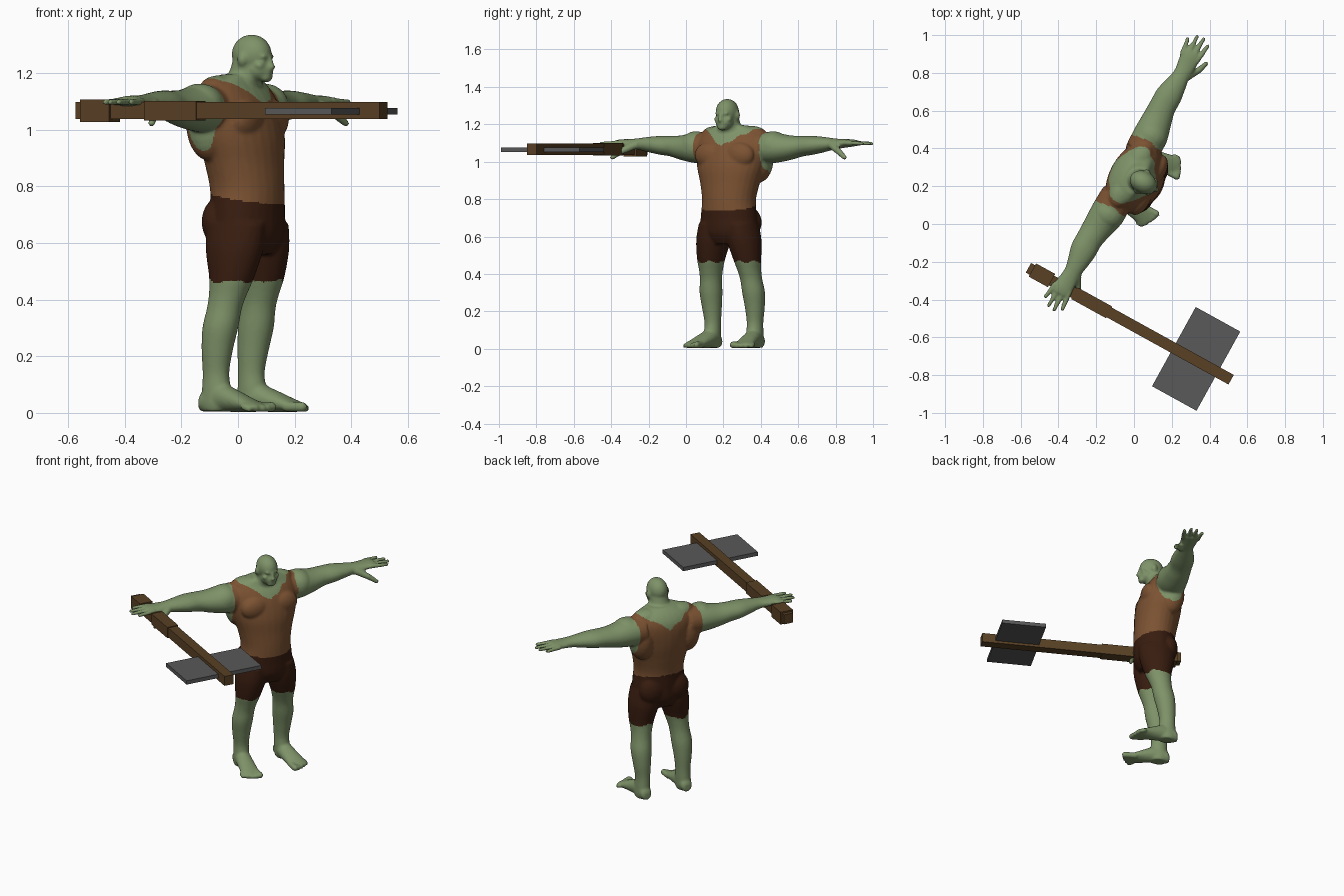
import bpy, bmesh, math
from mathutils import Matrix, Vector

if "Cube" in bpy.data.objects:
    bpy.data.objects.remove(bpy.data.objects["Cube"])

# Built facing -y around the body axis, then every object is turned and placed like this
PLACE = Matrix.Translation((-0.026, 0.262, 0)) @ Matrix.Rotation(math.radians(61.1), 4, 'Z')


def material(name, rgb):
    m = bpy.data.materials.new(name)
    m.diffuse_color = (*rgb, 1)
    m.use_nodes = True
    m.node_tree.nodes["Principled BSDF"].inputs["Base Color"].default_value = m.diffuse_color
    return m


SKIN = material("green_skin", (0.21, 0.29, 0.14))
LEATHER = material("tan_leather", (0.20, 0.085, 0.032))
DARK = material("dark_cloth", (0.04, 0.012, 0.005))
WOOD = material("wood", (0.10, 0.052, 0.018))
STEEL = material("steel", (0.10, 0.10, 0.10))


def add_mesh(name, verts, faces, mat, smooth=False):
    me = bpy.data.meshes.new(name)
    me.from_pydata(verts, [], faces)
    me.polygons.foreach_set("use_smooth", [smooth] * len(faces))
    if mat:
        me.materials.append(mat)
    me.update()
    ob = bpy.data.objects.new(name, me)
    bpy.context.collection.objects.link(ob)
    ob.matrix_world = PLACE
    return ob


def template(segments, rings):
    b = bmesh.new()
    bmesh.ops.create_uvsphere(b, u_segments=segments, v_segments=rings, radius=1)
    out = [v.co.copy() for v in b.verts], [[v.index for v in f.verts] for f in b.faces]
    b.free()
    return out


BALL, SMALL_BALL = template(24, 14), template(10, 6)
verts, faces = [], []


def blob(loc, size, shape=BALL):
    base = len(verts)
    verts.extend([tuple(l + s * c for l, s, c in zip(loc, size, co)) for co in shape[0]])
    faces.extend([[base + i for i in f] for f in shape[1]])


def digit(p0, p1, r0, r1, n=9):
    for i in range(n):
        t = i / (n - 1)
        blob(Vector(p0).lerp(Vector(p1), t), [r0 + (r1 - r0) * t] * 3, SMALL_BALL)


def catmull(rows, steps=4):
    out = []
    for i in range(len(rows) - 1):
        a, b = rows[max(i - 1, 0)], rows[i]
        c, d = rows[i + 1], rows[min(i + 2, len(rows) - 1)]
        for k in range(steps):
            t = k / steps
            out.append([0.5 * (2*q + (r - p)*t + (2*p - 5*q + 4*r - s)*t*t + (3*q - p - 3*r + s)*t**3)
                        for p, q, r, s in zip(a, b, c, d)])
    return out + [list(rows[-1])]


def loft(rows, axis, side=1, n=28):
    """Rows: position along axis, two centre coordinates, two radii (remaining axes in xyz order)."""
    base, rings = len(verts), catmull(rows)
    for t, c1, c2, r1, r2 in rings:
        for i in range(n):
            a = 2 * math.pi * i / n
            co = [c1 + r1 * math.cos(a), c2 + r2 * math.sin(a)]
            co.insert('xyz'.index(axis), t)
            verts.append((co[0] * side, co[1], co[2]))
    flip = (axis == 'y') != (side < 0)
    step = -1 if flip else 1
    for k in range(len(rings) - 1):
        o = base + k * n
        faces.extend([[o + i, o + (i + 1) % n, o + n + (i + 1) % n, o + n + i][::step] for i in range(n)])
    faces.append(list(range(base, base + n))[::-step])
    faces.append(list(range(len(verts) - n, len(verts)))[::step])


# Torso
loft([(.56, 0, -.066, .11, .09), (.62, 0, -.068, .16, .12), (.70, 0, -.068, .158, .124),
      (.79, 0, -.067, .149, .126), (.88, 0, -.056, .165, .132), (.97, 0, -.045, .192, .138),
      (1.06, 0, -.03, .208, .13), (1.12, 0, -.02, .20, .112), (1.165, 0, -.018, .165, .082),
      (1.195, 0, -.035, .085, .06)], 'z')

# Neck, head and face
loft([(1.10, 0, -.02, .10, .085), (1.16, 0, -.04, .082, .075), (1.20, 0, -.062, .06, .062),
      (1.25, 0, -.075, .054, .058)], 'z')
blob((0, -.085, 1.266), (.059, .074, .07))
blob((0, -.112, 1.212), (.050, .052, .042))
blob((0, -.143, 1.184), (.028, .021, .017))
blob((0, -.148, 1.258), (.042, .014, .010))
blob((0, -.160, 1.235), (.009, .012, .024))
blob((0, -.166, 1.222), (.016, .012, .010))
blob((0, -.157, 1.203), (.024, .009, .005))
blob((0, -.156, 1.194), (.022, .010, .005))

for s in (1, -1):
    # Ears, cheeks and eyes
    blob((s * .060, -.078, 1.248), (.011, .017, .025))
    blob((s * .034, -.135, 1.226), (.018, .018, .014))
    blob((s * .021, -.145, 1.243), (.010, .009, .006))
    # Chest, shoulder, back and seat muscles
    blob((s * .086, -.115, 1.035), (.092, .052, .072))
    blob((s * .235, -.005, 1.085), (.085, .088, .078))
    blob((s * .10, -.01, 1.15), (.09, .06, .042))
    blob((s * .145, .005, 1.02), (.075, .085, .13))
    blob((s * .075, .005, .675), (.08, .055, .085))
    # Arm and palm
    loft([(.14, 0, 1.075, .09, .085), (.24, 0, 1.075, .092, .082), (.33, .01, 1.075, .080, .066),
          (.40, .018, 1.083, .071, .055), (.47, .018, 1.088, .070, .050), (.54, .014, 1.092, .056, .040),
          (.60, .012, 1.095, .045, .030), (.65, .014, 1.097, .050, .024), (.70, .018, 1.10, .053, .020),
          (.73, .019, 1.10, .050, .016)], 'x', s) if s > 0 else None
    # Fingers and thumb
    for i, tip in enumerate((.795, .818, .813, .780)):
        digit((s * .70, -.026 + .030 * i, 1.10), (s * tip, -.036 + .037 * i, 1.097), .0145, .0115)
    digit((s * .60, -.018, 1.09), (s * .665, -.058, 1.055), .023, .018)
    digit((s * .665, -.058, 1.055), (s * .71, -.073, 1.022), .018, .013)
    # Leg
    loft([(.67, s * .082, -.07, .08, .11), (.58, s * .094, -.068, .088, .106), (.48, s * .11, -.065, .073, .082),
          (.42, s * .117, -.054, .062, .069), (.37, s * .123, -.043, .058, .063), (.30, s * .13, -.03, .06, .064),
          (.22, s * .131, -.018, .052, .056), (.14, s * .129, -.012, .043, .048), (.08, s * .13, -.015, .044, .054),
          (.03, s * .132, -.015, .043, .058), (.006, s * .132, -.015, .036, .05)], 'z')
    # Foot and toes
    loft([(.05, s * .129, .030, .018, .022), (.035, s * .13, .040, .034, .036), (-.03, s * .132, .055, .045, .051),
          (-.10, s * .14, .042, .050, .039), (-.16, s * .148, .028, .054, .025), (-.195, s * .151, .021, .052, .017),
          (-.21, s * .151, .019, .044, .012)], 'y')
    for i, (tip, r) in enumerate(((.226, .019), (.224, .0155), (.215, .0145), (.202, .014), (.185, .013))):
        x = s * (.112 + .0225 * i)
        digit((x, -.165, .022), (x, -tip, r + .002), r, r, 6)

# Opposite arm is the mirror of the first
loft([(.14, 0, 1.075, .09, .085), (.24, 0, 1.075, .092, .082), (.33, .01, 1.075, .080, .066),
      (.40, .018, 1.083, .071, .055), (.47, .018, 1.088, .070, .050), (.54, .014, 1.092, .056, .040),
      (.60, .012, 1.095, .045, .030), (.65, .014, 1.097, .050, .024), (.70, .018, 1.10, .053, .020),
      (.73, .019, 1.10, .050, .016)], 'x', -1)

# Fuse everything into one smooth body
source = add_mesh("body_source", verts, faces, None)
remesh = source.modifiers.new("fuse", 'REMESH')
remesh.mode = 'VOXEL'
remesh.voxel_size = 0.007
soften = source.modifiers.new("soften", 'SMOOTH')
soften.factor = 0.5
soften.iterations = 5
fused = source.evaluated_get(bpy.context.evaluated_depsgraph_get()).to_mesh()
points = [v.co.copy() for v in fused.vertices]
polys = [(tuple(p.vertices), p.center.copy()) for p in fused.polygons]
bpy.data.objects.remove(source)


def region(c):
    x, y, z = abs(c.x), c.y, c.z
    wobble = .006 * math.sin(70 * c.x + 40 * y)
    if z < .465 + wobble:
        return "skin"
    if z < .758 + .16 * (y + .067):
        return "shorts"
    if x > .20 + wobble or z > 1.085 + .58 * x + wobble:
        return "skin"
    return "vest"


# Skin, vest and shorts are regions of the fused surface
groups = {"skin": [], "vest": [], "shorts": []}
for poly, centre in polys:
    groups[region(centre)].append(poly)
for name, mat in (("skin", SKIN), ("vest", LEATHER), ("shorts", DARK)):
    index = {v: i for i, v in enumerate(sorted({v for p in groups[name] for v in p}))}
    add_mesh(name, [points[v] for v in index], [[index[v] for v in p] for p in groups[name]], mat, True)


def box(name, y0, y1, width, height, mat, x=-.69, z=1.067):
    b = bmesh.new()
    bmesh.ops.create_cube(b, size=1, matrix=Matrix.Translation((x, (y0 + y1) / 2, z))
                          @ Matrix.Diagonal((width, abs(y1 - y0), height, 1)))
    ob = add_mesh(name, [], [], mat)
    b.to_mesh(ob.data)
    b.free()


# Axe held in the right hand
box("axe_handle", .228, -.998, .058, .060, WOOD)
box("axe_pommel", .204, .088, .080, .078, WOOD)
box("axe_grip", -.05, -.26, .070, .068, WOOD)
box("axe_blade", -.648, -.917, .479, .024, STEEL, x=-.683, z=1.065)
